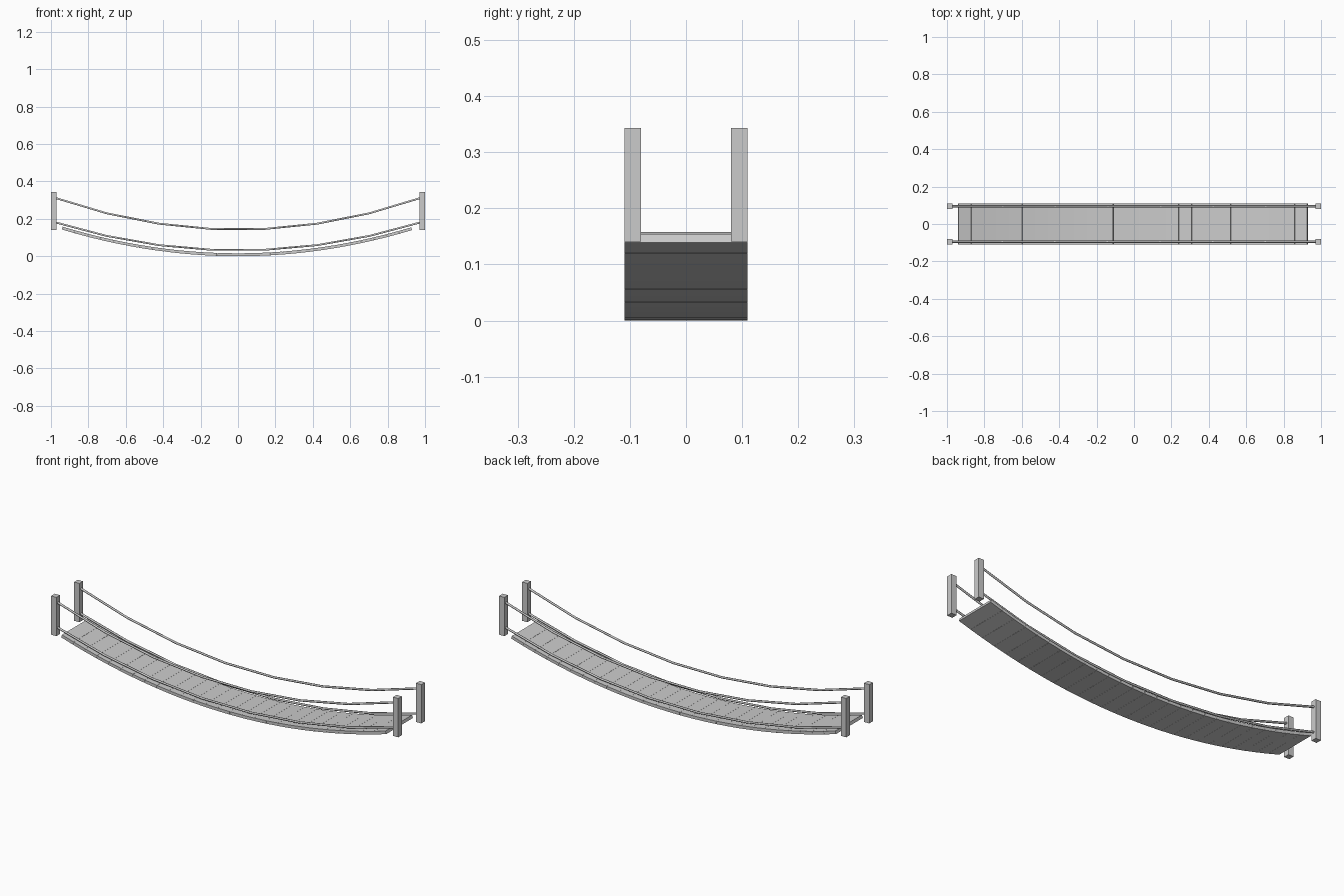
import bpy, bmesh, math
from mathutils import Vector

if "Cube" in bpy.data.objects:
    bpy.data.objects.remove(bpy.data.objects["Cube"])

HALF_W = 0.11      # deck half width
THICK = 0.0155     # plank thickness
PLANKS = 27
X0, X1 = -0.942, 0.931
SAG = 0.161        # deck parabola coefficient


def make_object(name, bm):
    bmesh.ops.recalc_face_normals(bm, faces=bm.faces[:])
    mesh = bpy.data.meshes.new(name)
    bm.to_mesh(mesh)
    bm.free()
    ob = bpy.data.objects.new(name, mesh)
    bpy.context.collection.objects.link(ob)
    return ob


def prism(bm, profile):
    """Extrude an xz profile across the deck width."""
    front = [bm.verts.new((x, -HALF_W, z)) for x, z in profile]
    back = [bm.verts.new((x, HALF_W, z)) for x, z in profile]
    bm.faces.new(front)
    bm.faces.new(back[::-1])
    n = len(profile)
    for i in range(n):
        j = (i + 1) % n
        bm.faces.new((front[i], back[i], back[j], front[j]))


def deck_point(x, h):
    """Point at height h along the normal of the sagging deck line."""
    slope = 2 * SAG * x
    k = h / math.hypot(1, slope)
    return (x - slope * k, SAG * x * x + k)


# Plank joints evenly spaced by arc length
def arc(x):
    a = 2 * SAG
    return 0.5 * x * math.hypot(1, a * x) + math.asinh(a * x) / (2 * a)


def x_at(s):
    x = s
    for _ in range(8):
        x -= (arc(x) - s) / math.hypot(1, 2 * SAG * x)
    return x


s0, s1 = arc(X0), arc(X1)
joints = [x_at(s0 + (s1 - s0) * i / PLANKS) for i in range(PLANKS + 1)]

# Deck planks
GAP = 0.0003
bm = bmesh.new()
for a, b in zip(joints, joints[1:]):
    a, b = a + GAP, b - GAP
    prism(bm, [deck_point(a, 0), deck_point(b, 0),
               deck_point(b, THICK), deck_point(a, THICK)])
low = min(v.co.z for v in bm.verts)
bmesh.ops.translate(bm, verts=bm.verts[:], vec=Vector((0, 0, -low)))
make_object("deck_planks", bm)


# Sagging ropes, seven straight segments each
def rope(name, y, z_mid, rise):
    cu = bpy.data.curves.new(name, 'CURVE')
    cu.dimensions = '3D'
    cu.bevel_depth = 0.0055
    cu.bevel_resolution = 1
    cu.use_fill_caps = True
    sp = cu.splines.new('POLY')
    sp.points.add(7)
    for i, p in enumerate(sp.points):
        t = -1 + 2 * i / 7
        p.co = (0.985 * t, y, z_mid + rise * t * t, 1)
    ob = bpy.data.objects.new(name, cu)
    bpy.context.collection.objects.link(ob)


# Corner posts
def post(name, x, y):
    bm = bmesh.new()
    bmesh.ops.create_cube(bm, size=1)
    bmesh.ops.scale(bm, verts=bm.verts[:], vec=(0.03, 0.03, 0.202))
    bmesh.ops.translate(bm, verts=bm.verts[:], vec=(x, y, 0.242))
    make_object(name, bm)


for side, y in (("front", -0.095), ("back", 0.095)):
    rope(f"{side}_hand_rope", y, 0.142, 0.172)
    rope(f"{side}_deck_rope", y, 0.031, 0.152)
    for end, x in (("left", -0.985), ("right", 0.985)):
        post(f"{side}_{end}_post", x, y)
